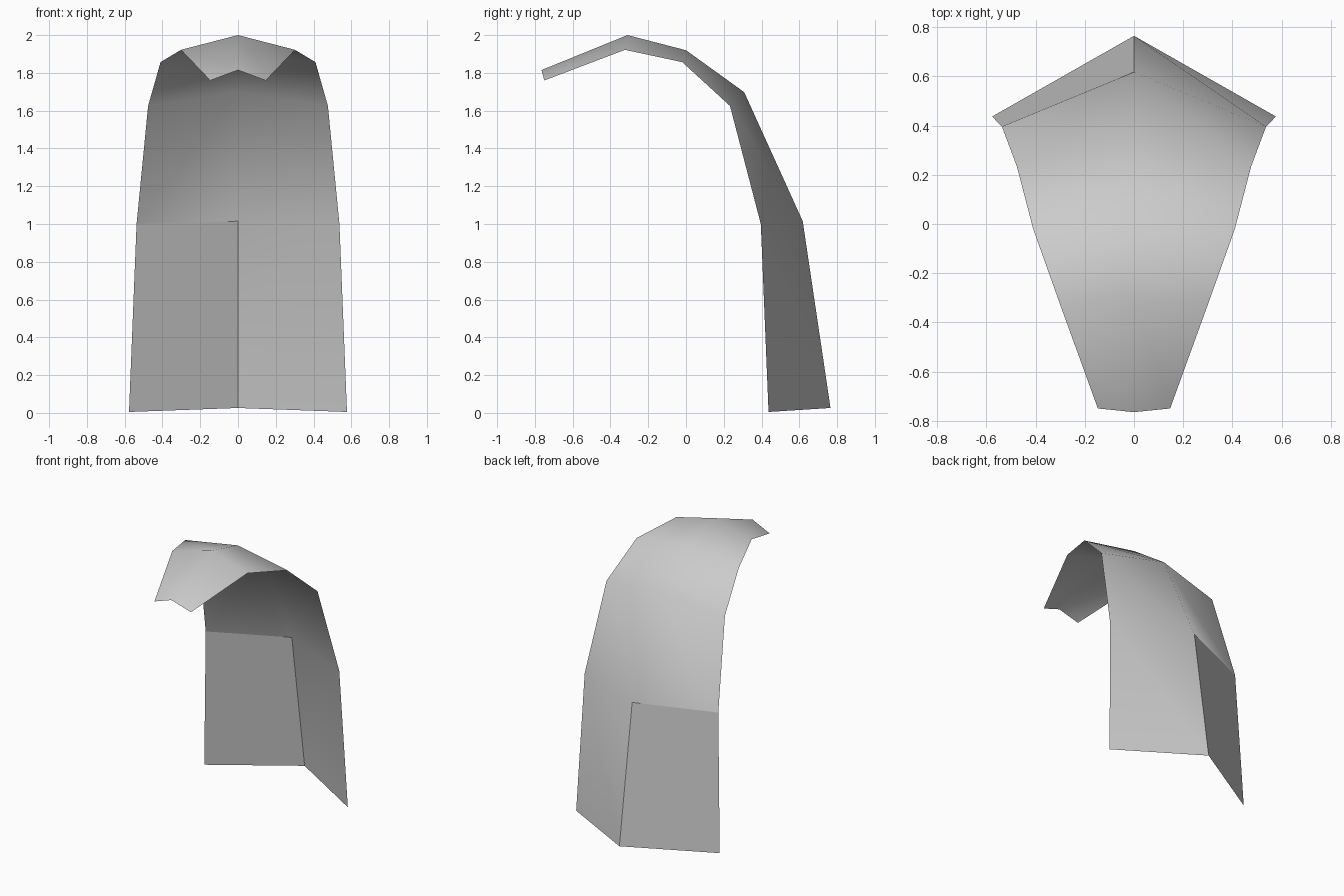
import bpy

cube = bpy.data.objects.get("Cube")
if cube:
    bpy.data.objects.remove(cube, do_unlink=True)

# One plain grey for the whole sheet
grey = bpy.data.materials.new("light_grey")
grey.use_nodes = True
colour = (0.6, 0.6, 0.6, 1)
grey.diffuse_color = colour
grey.node_tree.nodes["Principled BSDF"].inputs["Base Color"].default_value = colour

# Ribs from drooping tip to hem: ridge y, ridge z, side x, side y, side z
ribs = [
    (-0.765, 1.815, 0.147, -0.75, 1.76),
    (-0.31, 2.0, 0.302, -0.323, 1.922),
    (0.0, 1.92, 0.41, -0.02, 1.857),
    (0.308, 1.698, 0.476, 0.233, 1.625),
    (0.618, 1.015, 0.537, 0.396, 1.0),
    (0.765, 0.026, 0.577, 0.437, 0.005),
]
verts = []
for ridge_y, ridge_z, x, y, z in ribs:
    verts += [(-x, y, z), (0, ridge_y, ridge_z), (x, y, z)]

# Two panels between each pair of ribs
faces = []
for i in range(len(ribs) - 1):
    for j in range(2):
        a = i * 3 + j
        faces.append((a, a + 1, a + 4, a + 3))

mesh = bpy.data.meshes.new("curved_shell")
mesh.from_pydata(verts, [], [f[::-1] for f in faces])
mesh.materials.append(grey)
shell = bpy.data.objects.new("curved_shell", mesh)
bpy.context.collection.objects.link(shell)

# Smooth shell, with one flat lower panel on the -x side
for p in mesh.polygons:
    p.use_smooth = not (p.center.x < 0 and p.center.z < 1)
mesh.update()
